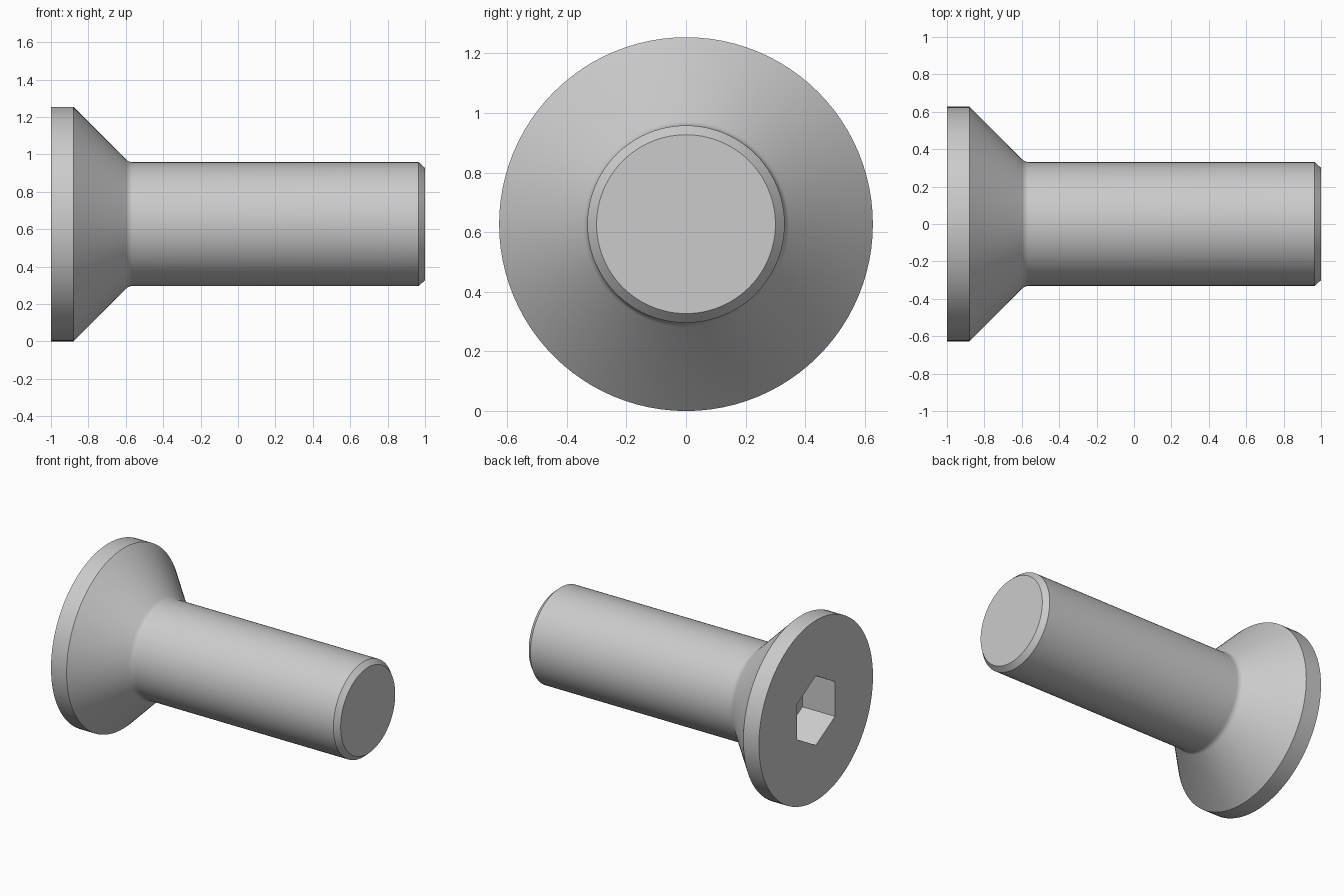
import bpy, bmesh
from math import sin, cos, tan, pi, radians

if "Cube" in bpy.data.objects:
    bpy.data.objects.remove(bpy.data.objects["Cube"])

N = 96            # segments round the axis
CZ = 0.627        # axis height
APOTHEM = 0.209   # half the socket width across flats
bm = bmesh.new()


def ring(x, radius):
    """Ring of N vertices round the x axis; radius is a function of angle."""
    return [bm.verts.new((x, radius(a) * sin(a), CZ + radius(a) * cos(a)))
            for a in (2 * pi * i / N for i in range(N))]


def hexagon(a):
    return APOTHEM / cos(a % (pi / 3) - pi / 6)


# hexagonal socket: floor, then mouth
rings = [ring(-0.75, hexagon), ring(-1.0, hexagon)]

# head rim and start of the countersunk cone
profile = [(-1.0, 0.627), (-0.88, 0.627)]
# small fillet where the cone meets the shank
F = 0.05
xc = -0.584 + F * tan(pi / 8)
for k in range(5):
    t = radians(45 * (1 - k / 4))
    profile.append((xc - F * sin(t), 0.331 + F - F * cos(t)))
# shank and chamfered tip
profile += [(0.966, 0.331), (1.0, 0.3)]
rings += [ring(x, lambda a, r=r: r) for x, r in profile]

# skin between rings, closed by socket floor and tip
for p, q in zip(rings, rings[1:]):
    for i in range(N):
        j = (i + 1) % N
        bm.faces.new((p[i], p[j], q[j], q[i]))
bm.faces.new(rings[0])
bm.faces.new(rings[-1])
bmesh.ops.recalc_face_normals(bm, faces=bm.faces)

mesh = bpy.data.meshes.new("countersunk_screw")
bm.to_mesh(mesh)
bm.free()
screw = bpy.data.objects.new("countersunk_screw", mesh)
bpy.context.collection.objects.link(screw)
bpy.context.view_layer.objects.active = screw
screw.select_set(True)
bpy.ops.object.shade_smooth_by_angle(angle=radians(30))
